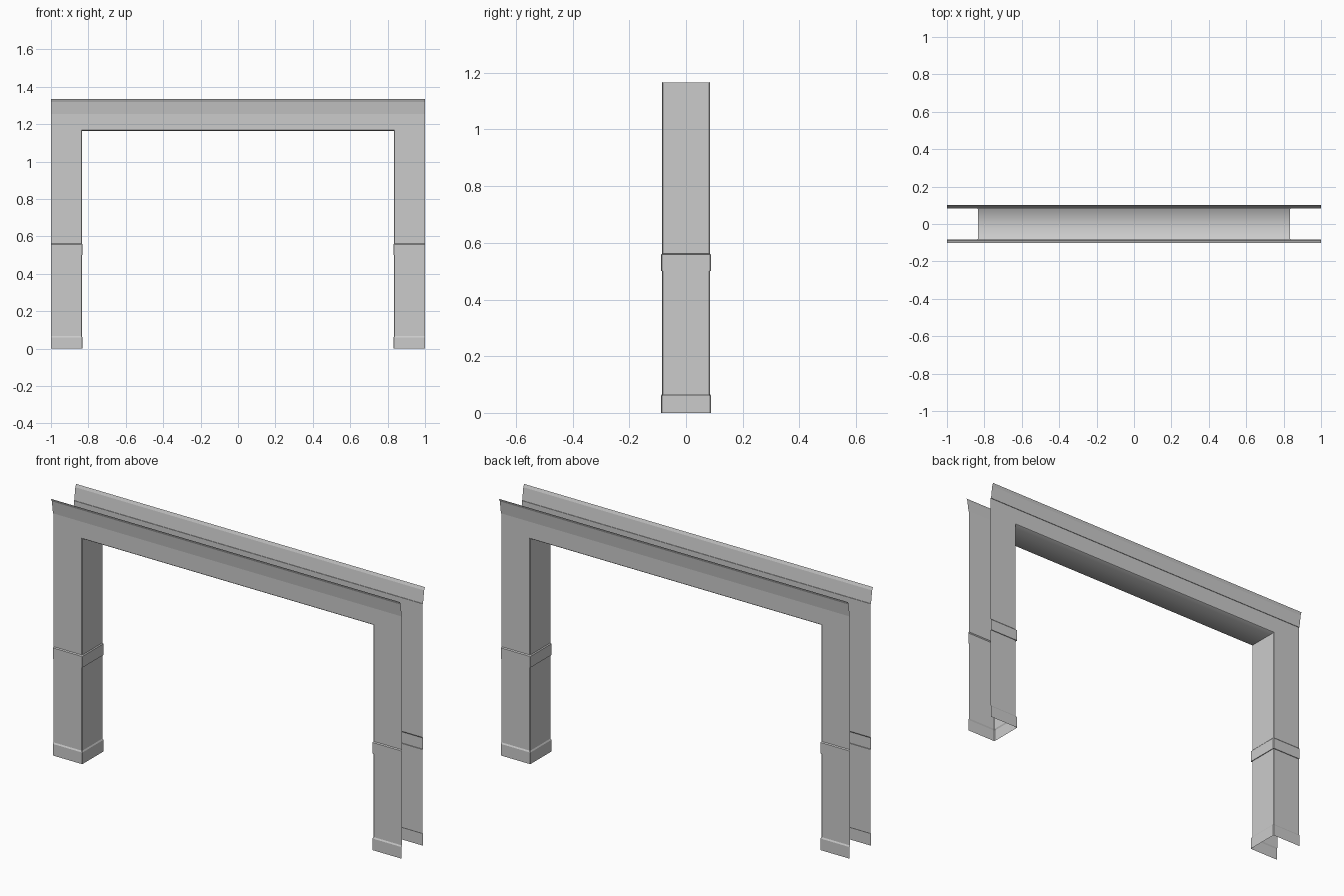
import bpy

cube = bpy.data.objects.get("Cube")
if cube:
    bpy.data.objects.remove(cube, do_unlink=True)

# Main dimensions
HALF_W = 1.0      # outer half width
INNER = 0.835     # half width of the opening
DEPTH = 0.084     # half depth of the frame
TOP = 1.165       # height of the opening
BEVEL = 0.003     # eased edge around the opening
RAISE = 0.004     # how far bands stand proud

grey = bpy.data.materials.new("plain grey")
grey.use_nodes = True
colour = (0.6, 0.6, 0.6, 1)
grey.diffuse_color = colour
grey.node_tree.nodes["Principled BSDF"].inputs["Base Color"].default_value = colour


def loft(name, rows, mirror=None, smooth=False):
    """Skin a sheet over rows of points, optionally mirrored on an axis."""
    n = len(rows[0])
    verts = [p for row in rows for p in row]
    faces = [(r * n + i, r * n + i + 1, (r + 1) * n + i + 1, (r + 1) * n + i)
             for r in range(len(rows) - 1) for i in range(n - 1)]
    mesh = bpy.data.meshes.new(name)
    mesh.from_pydata(verts, [], faces)
    mesh.materials.append(grey)
    obj = bpy.data.objects.new(name, mesh)
    bpy.context.collection.objects.link(obj)
    for f in mesh.polygons:
        f.use_smooth = smooth
    if mirror is not None:
        mod = obj.modifiers.new("mirror", 'MIRROR')
        mod.use_axis = [a == mirror for a in range(3)]
        mod.use_mirror_merge = False
    return obj


def post_row(z, out, lift=0.0):
    """Open U section of a post: front sheet, jamb, back sheet."""
    d, x = DEPTH + out, INNER - out
    front = [(HALF_W, -d, z + lift), (x + BEVEL, -d, z + lift), (x, -d + BEVEL, z)]
    return front + [(px, -py, pz) for px, py, pz in reversed(front)]


# Posts with a base block and a middle band
post_profile = [(0, RAISE), (0.06, RAISE), (0.067, 0),
                (0.50, 0), (0.50, RAISE), (0.558, RAISE), (0.563, 0)]
rows = [post_row(z, out) for z, out in post_profile]
rows.append(post_row(TOP, 0, BEVEL))
loft("posts", rows, mirror=0)

# Underside of the lintel with eased edges, mitred into the jambs
edge = [(INNER + BEVEL, -DEPTH, TOP + BEVEL), (INNER, -DEPTH + BEVEL, TOP)]
edge += [(x, -y, z) for x, y, z in reversed(edge)]
loft("lintel_soffit", [[(x, y, z), (-x, y, z)] for x, y, z in edge], smooth=True)

# Frieze and flared crown moulding, front and back
crown_profile = [(DEPTH, TOP + BEVEL), (DEPTH, 1.255), (DEPTH + 0.003, 1.255),
                 (0.096, 1.32), (0.102, 1.335)]
loft("lintel_frieze_and_crown",
     [[(-HALF_W, -y, z), (HALF_W, -y, z)] for y, z in crown_profile], mirror=1)
